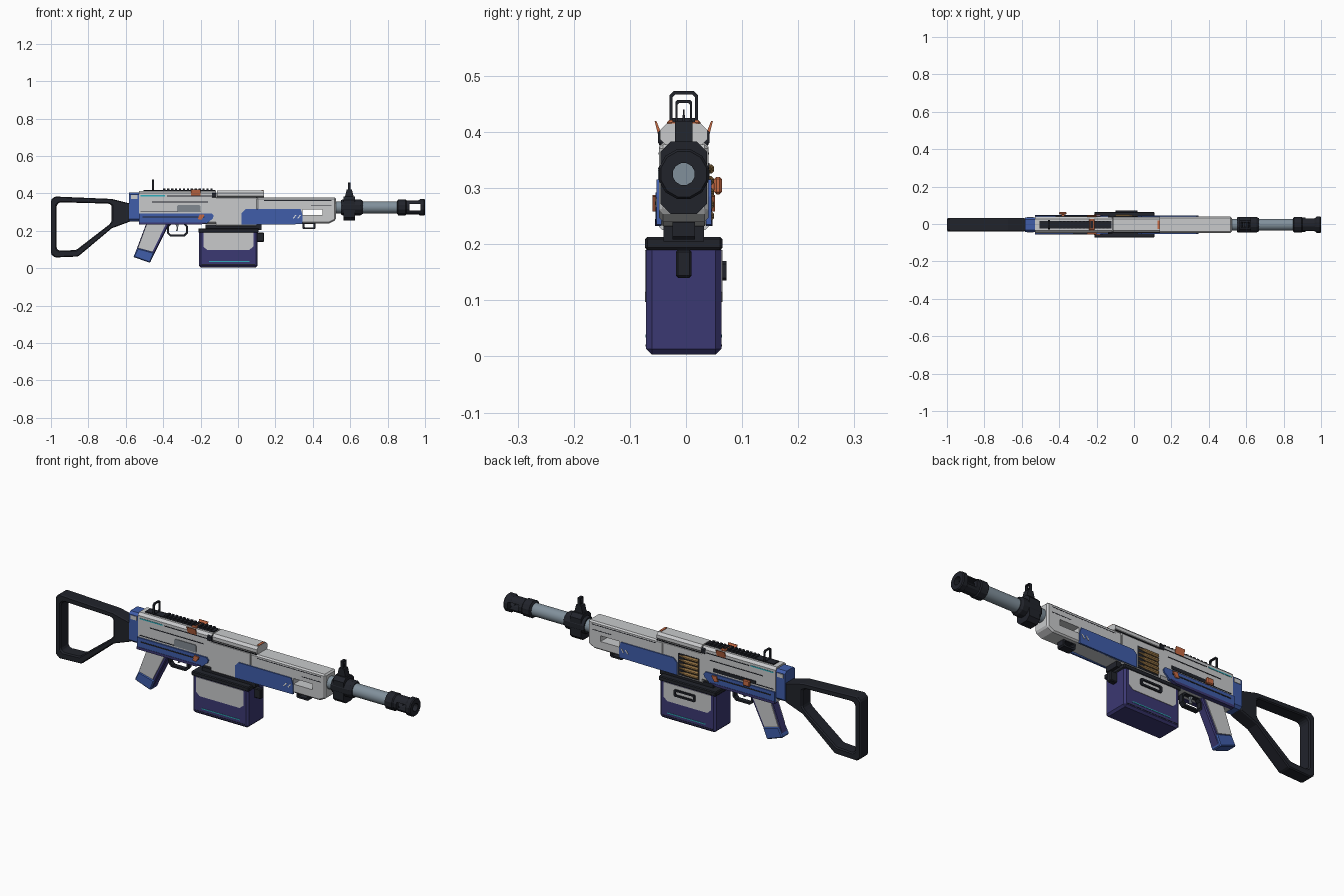
import bpy, bmesh, math
from mathutils import Vector, Matrix

if "Cube" in bpy.data.objects:
    bpy.data.objects.remove(bpy.data.objects["Cube"], do_unlink=True)

YC = -0.004   # centre plane of the body
AX = 0.325    # height of the barrel axis


def material(name, rgb):
    m = bpy.data.materials.new(name)
    m.use_nodes = True
    m.diffuse_color = (*rgb, 1)
    m.node_tree.nodes["Principled BSDF"].inputs["Base Color"].default_value = (*rgb, 1)
    return m


GREY = material("light grey", (0.58, 0.59, 0.60))
MID = material("mid grey", (0.22, 0.25, 0.28))
STEEL = material("barrel steel", (0.22, 0.28, 0.33))
DARK = material("near black", (0.015, 0.017, 0.024))
BLUE = material("blue", (0.05, 0.11, 0.40))
PURPLE = material("purple", (0.044, 0.04, 0.17))
ORANGE = material("orange", (0.58, 0.15, 0.06))
TEAL = material("teal", (0.03, 0.42, 0.5))
BRASS = material("brass", (0.42, 0.24, 0.08))
WHITE = material("white", (0.8, 0.8, 0.8))


def finish(name, bm, mat, bevel=0):
    bmesh.ops.recalc_face_normals(bm, faces=bm.faces)
    me = bpy.data.meshes.new(name)
    bm.to_mesh(me)
    bm.free()
    me.materials.append(mat)
    ob = bpy.data.objects.new(name, me)
    bpy.context.collection.objects.link(ob)
    if bevel:
        b = ob.modifiers.new("bevel", 'BEVEL')
        b.width, b.segments, b.limit_method = bevel, 1, 'ANGLE'
    return ob


def place(axis, p, d):
    """Profile point p at depth d: axis y takes (x, z), axis x takes (y, z)."""
    return (p[0], YC + d, p[1]) if axis == 'y' else (d, YC + p[0], p[1])


def prism(name, pts, a, b, mat, axis='y', hole=None, bevel=0):
    """Extrude a profile; an optional hole with as many points makes a frame."""
    bm = bmesh.new()
    n = len(pts)
    loops = [[bm.verts.new(place(axis, p, d)) for p in ring]
             for ring in ([pts, hole] if hole else [pts]) for d in (a, b)]
    pairs = [(0, 1)] + ([(2, 3), (0, 2), (1, 3)] if hole else [])
    for u, v in pairs:
        for i in range(n):
            j = (i + 1) % n
            bm.faces.new((loops[u][i], loops[u][j], loops[v][j], loops[v][i]))
    if not hole:
        bm.faces.new(loops[0])
        bm.faces.new(loops[1])
    return finish(name, bm, mat, bevel)


def rect(u0, u1, v0, v1, c=0.0):
    """Rectangle outline, with corners cut by c."""
    if not c:
        return [(u0, v0), (u1, v0), (u1, v1), (u0, v1)]
    return [(u0 + c, v0), (u1 - c, v0), (u1, v0 + c), (u1, v1 - c),
            (u1 - c, v1), (u0 + c, v1), (u0, v1 - c), (u0, v0 + c)]


def box(name, x0, x1, z0, z1, hw, mat, bevel=0, y=0):
    return prism(name, rect(x0, x1, z0, z1), y - hw, y + hw, mat, bevel=bevel)


def section(name, x0, x1, z0, z1, hw, c, mat):
    """Chamfered bar running along x."""
    return prism(name, rect(-hw, hw, z0, z1, c), x0, x1, mat, axis='x')


def plates(name, pts, y0, y1, mat, sides=(-1, 1)):
    for s in sides:
        prism(("right_" if s < 0 else "left_") + name, pts, s * y0, s * y1, mat)


def lathe(name, profile, mat, sides=16, z=AX, y=0):
    bm = bmesh.new()
    rings = [[bm.verts.new((x, YC + y + r * math.cos(t), z + r * math.sin(t)))
              for t in [2 * math.pi * (k + .5) / sides for k in range(sides)]] for x, r in profile]
    for p, q in zip(rings, rings[1:]):
        for i in range(sides):
            j = (i + 1) % sides
            bm.faces.new((p[i], p[j], q[j], q[i]))
    bm.faces.new(rings[0])
    bm.faces.new(rings[-1])
    ob = finish(name, bm, mat)
    ob.data.shade_smooth()
    ob.data.set_sharp_from_angle(angle=math.radians(25 if sides > 14 else 10))
    return ob


def cut(ob, name, x0, x1, z0, z1):
    c = box(name, x0, x1, z0, z1, 0.2, DARK)
    c.hide_render = True
    c.hide_set(True)
    m = ob.modifiers.new("cut", 'BOOLEAN')
    m.object, m.operation, m.solver = c, 'DIFFERENCE', 'EXACT'


# Shoulder stock: an open frame with a solid neck
prism("stock", [(-1, .365), (-.98, .383), (-.675, .37), (-.575, .345), (-.575, .25), (-.675, .213),
                (-.855, .062), (-.98, .057), (-1, .075)], -.035, .035, DARK, bevel=.006,
      hole=[(-.97, .335), (-.955, .352), (-.69, .345), (-.675, .335), (-.675, .25), (-.69, .232),
            (-.865, .097), (-.955, .093), (-.97, .105)])
section("end_cap", -.582, -.53, .25, .405, .04, .012, BLUE)
plates("end_cap_mark", rect(-.572, -.537, .37, .39), .039, .042, GREY)

# Receiver
section("rear_receiver", -.53, -.118, .235, .413, .043, .012, GREY)
section("middle_receiver", -.118, .1, .225, .38, .044, .006, GREY)
section("top_cover", -.112, .138, .375, .415, .042, .012, GREY)
plates("cover_seam", rect(-.112, .138, .377, .381), .041, .0445, DARK)
section("cover_latch", -.138, -.115, .375, .405, .046, .006, DARK)
box("cover_mark", .125, .137, .412, .418, .022, ORANGE)

# Handguard with a slot through it
guard = prism("handguard", [(.1, .232), (.3, .24), (.49, .24), (.523, .257), (.523, .378), (.1, .378)],
              -.044, .044, GREY, bevel=.007)
cut(guard, "handguard_slot_cutter", .345, .452, .285, .314)
plates("handguard_seam", rect(.14, .5, .36, .363), .043, .0448, DARK)
plates("front_seam", rect(.39, .5, .334, .337), .043, .0448, DARK)
plates("blue_panel", [(.02, .232), (.345, .235), (.345, .285), (.335, .315), (.04, .315), (.02, .295)],
       .04, .049, BLUE)
for i in range(2):
    x = .292 + .024 * i
    plates("panel_dash_%d" % i, [(x, .265), (x + .007, .265), (x + .02, .283), (x + .013, .283)],
           .048, .0505, WHITE)
prism("underside_loop", rect(.345, .415, .208, .245, .006), -.02, .02, DARK,
      hole=rect(.355, .405, .217, .237, .004))

# Receiver side details
strip = [(-.53, .24), (-.165, .24), (-.135, .265), (-.13, .28), (-.14, .292), (-.53, .292)]
plates("side_strip", strip, .035, .05, BLUE)
plates("strip_groove", rect(-.51, -.18, .27, .276), .049, .0515, DARK)
plates("strip_shadow", [(-.53, .232), (-.2, .232), (-.165, .245), (-.53, .245)], .03, .0515, PURPLE)
plates("teal_stripe", rect(-.52, -.39, .384, .39), .042, .0445, TEAL)
plates("upper_groove", rect(-.38, -.14, .384, .388), .042, .0445, DARK)
plates("middle_groove", rect(-.46, -.16, .352, .356), .042, .0445, DARK)
plates("lower_groove", rect(-.52, -.2, .3, .304), .042, .0445, DARK)
plates("ejection_port", rect(-.325, -.2, .3, .337, .006), .042, .046, MID, sides=(-1,))
plates("bolt_slot", rect(-.42, -.18, .3, .318), .042, .0455, DARK, sides=(1,))
plates("orange_switch", [(-.215, .262), (-.195, .258), (-.178, .285), (-.205, .288)], .048, .056, ORANGE)
for s in (-1, 1):   # flared top levers
    prism("top_lever_%s" % ("right" if s < 0 else "left"),
          [(s * .036, .388), (s * .044, .388), (s * .052, .42), (s * .049, .42)], -.25, -.2, ORANGE, axis='x')
box("top_lever_bridge", -.24, -.21, .4, .421, .03, ORANGE, bevel=.004)

# Charging handle on the left side
box("charging_stem", -.388, -.372, .297, .313, .015, ORANGE, y=.05)
box("charging_knob", -.4, -.362, .289, .32, .007, ORANGE, bevel=.004, y=.061)

# Ammunition belt entering on the left side
plates("feed_port", rect(-.105, .015, .235, .345), .042, .046, DARK, sides=(1,))
for i in range(5):
    lathe("cartridge_%d" % i, [(-.1, .009), (-.03, .009), (-.015, .006), (.01, .002)], BRASS,
          8, .25 + .021 * i, .046)

# Top rail and rear sight
box("rail_base", -.505, -.12, .405, .418, .02, DARK)
for i in range(13):
    x = -.4 + .021 * i
    box("rail_tooth_%d" % i, x, x + .012, .415, .425, .02, DARK)
prism("rear_sight", rect(-.025, .025, .41, .473, .007), -.459, -.449, DARK, axis='x',
      hole=rect(-.02, .02, .42, .467, .005))

# Pistol grip: shell, side panels and foot
grip = [(-.49, .24), (-.365, .24), (-.47, .03), (-.557, .062)]
prism("grip", grip, -.024, .024, PURPLE, bevel=.005)
plates("grip_panel", [(-.488, .235), (-.385, .235), (-.458, .088), (-.535, .108)], .02, .028, GREY)
prism("grip_foot", [(-.536, .108), (-.447, .083), (-.47, .028), (-.56, .06)], -.029, .029, BLUE, bevel=.005)
prism("trigger_guard", rect(-.38, -.268, .17, .24, .016), -.012, .012, DARK,
      hole=rect(-.37, -.278, .179, .232, .012))
prism("trigger", [(-.335, .235), (-.318, .235), (-.322, .2), (-.332, .198), (-.326, .215)], -.006, .006, MID)

# Ammunition box hanging below
box("box_neck", -.175, .125, .205, .232, .036, DARK)
box("ammo_box", -.208, .105, .003, .2, .067, PURPLE, bevel=.01)
box("box_lid", -.212, .11, .19, .213, .069, DARK, bevel=.004)
plates("box_panel", [(-.185, .19), (-.185, .115), (-.165, .097), (.06, .097), (.082, .115), (.082, .19)],
       .06, .069, GREY)
plates("box_teal_line", rect(-.155, .062, .034, .039), .066, .0685, TEAL)
plates("box_lower_seam", rect(-.195, .09, .018, .021), .066, .0682, DARK)
box("box_latch", .1, .14, .14, .19, .014, DARK, bevel=.004)
prism("box_handle", rect(-.1, .02, .135, .17, .005), .066, .076, DARK,
      hole=rect(-.09, .01, .144, .161, .004))

# Barrel, front sight block and muzzle
lathe("barrel", [(.5, .032), (.88, .032)], STEEL, 24)
section("sight_block", .565, .625, .254, .383, .041, .018, DARK)
lathe("sight_collar", [(.55, .04), (.56, .044), (.655, .044), (.667, .036)], DARK, 12)
prism("sight_post", [(.57, .375), (.62, .375), (.609, .42), (.581, .42)], -.016, .016, DARK)
prism("front_sight", rect(-.015, .015, .41, .457, .003), .588, .602, DARK, axis='x',
      hole=rect(-.011, .011, .418, .452, .003))
prism("sight_blade", [(-.003, .415), (.003, .415), (.001, .44), (-.001, .44)], .59, .6, DARK, axis='x')
muzzle = lathe("muzzle", [(.85, .034), (.856, .044), (.895, .044), (.9, .039), (.965, .039), (.975, .046),
                          (.995, .046), (1, .042), (1, .02), (.88, .02)], DARK, 12)
cut(muzzle, "muzzle_slot_cutter", .918, .975, .308, .342)
